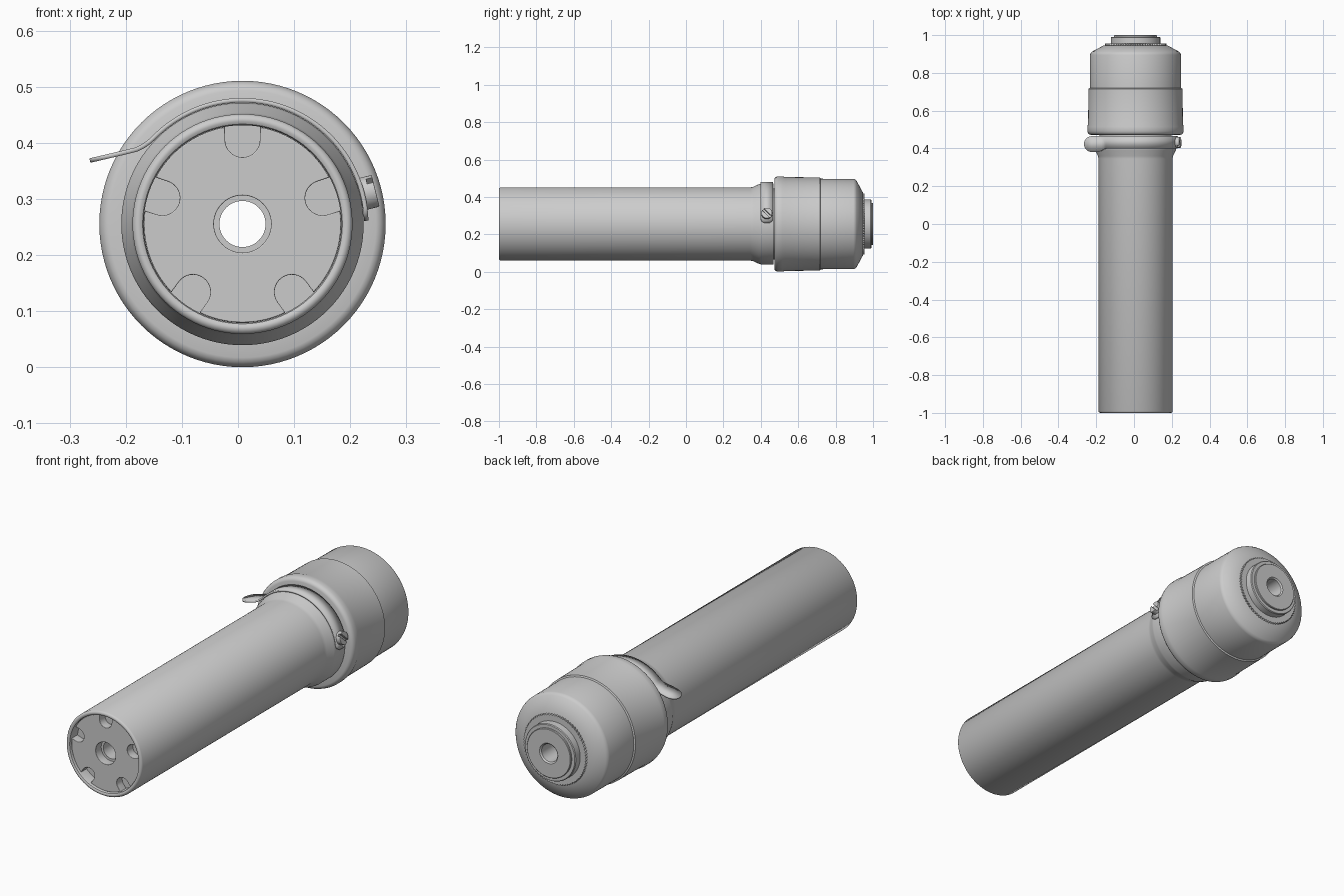
import bpy, bmesh, math
from math import sin, cos, pi, radians
from mathutils import Matrix, Vector

if "Cube" in bpy.data.objects:
    bpy.data.objects.remove(bpy.data.objects["Cube"])

CX, CZ = 0.008, 0.2555      # the long axis runs along y through this point
BORE = 0.041


def smooth(ob, angle=32):
    bpy.ops.object.select_all(action='DESELECT')
    ob.select_set(True)
    bpy.context.view_layer.objects.active = ob
    bpy.ops.object.shade_smooth_by_angle(angle=radians(angle))


def add_mesh(name, bm):
    me = bpy.data.meshes.new(name)
    bm.to_mesh(me)
    bm.free()
    ob = bpy.data.objects.new(name, me)
    bpy.context.collection.objects.link(ob)
    return ob


def lathe(name, profile, segs=96):
    """Closed (y, radius) profile spun around the long axis."""
    bm = bmesh.new()
    rings = []
    for k in range(segs):
        a = 2 * pi * k / segs
        rings.append([bm.verts.new((CX + r * cos(a), y, CZ + r * sin(a))) for y, r in profile])
    n = len(profile)
    for k in range(segs):
        p, q = rings[k], rings[(k + 1) % segs]
        for i in range(n):
            j = (i + 1) % n
            bm.faces.new((p[i], p[j], q[j], q[i]))
    bmesh.ops.recalc_face_normals(bm, faces=bm.faces)
    ob = add_mesh(name, bm)
    smooth(ob)
    return ob


def prism(name, outlines, depth, loc, rot, bevel=0.0):
    """Flat outlines (inner ones become holes) extruded along local z."""
    cu = bpy.data.curves.new(name, 'CURVE')
    cu.dimensions, cu.fill_mode = '2D', 'BOTH'
    cu.extrude, cu.bevel_depth, cu.offset = depth / 2 - bevel, bevel, -bevel
    for pts in outlines:
        sp = cu.splines.new('POLY')
        sp.points.add(len(pts) - 1)
        for p, (x, y) in zip(sp.points, pts):
            p.co = (x, y, 0, 1)
        sp.use_cyclic_u = True
    ob = bpy.data.objects.new(name, cu)
    bpy.context.collection.objects.link(ob)
    ob.location, ob.rotation_euler = loc, rot
    bpy.ops.object.select_all(action='DESELECT')
    ob.select_set(True)
    bpy.context.view_layer.objects.active = ob
    bpy.ops.object.convert(target='MESH')
    ob = bpy.context.object
    smooth(ob)
    return ob


def arc(r, a0, a1, n, cx=0.0, cy=0.0):
    return [(cx + r * cos(radians(a0 + (a1 - a0) * i / n)),
             cy + r * sin(radians(a0 + (a1 - a0) * i / n))) for i in range(n + 1)]


ALONG_Y = (pi / 2, 0, 0)

# long tube with rounded rim, recessed front and flared collar
lathe("tube", [
    (-0.945, BORE), (-0.945, 0.176), (-0.992, 0.176), (-0.997, 0.178), (-1.0, 0.183),
    (-1.0, 0.188), (-0.997, 0.193), (-0.992, 0.196), (0.345, 0.196), (0.36, 0.199),
    (0.39, 0.213), (0.402, 0.216), (0.467, 0.216), (0.467, 0.19), (0.6, 0.19), (0.6, BORE)])

# head with stepped front ring and tapered back
lathe("head", [
    (0.6, BORE), (0.6, 0.19), (0.472, 0.19), (0.472, 0.238), (0.475, 0.246), (0.482, 0.252),
    (0.492, 0.2552), (0.515, 0.2552), (0.53, 0.251), (0.716, 0.249), (0.719, 0.242),
    (0.895, 0.241), (0.904, 0.238), (0.912, 0.231), (0.946, 0.168), (0.946, BORE)])

# stepped disc at the back end
lathe("back_disc", [
    (0.94, BORE), (0.94, 0.118), (0.955, 0.118), (0.955, 0.131), (0.987, 0.131),
    (0.991, 0.128), (0.991, 0.113), (0.998, 0.113), (1.0, 0.111), (1.0, 0.047), (0.994, BORE)])

# finely toothed ring behind the head
teeth = 72
star = [((0.163 if i % 2 else 0.157) * cos(pi * i / teeth),
         (0.163 if i % 2 else 0.157) * sin(pi * i / teeth)) for i in range(2 * teeth)]
prism("toothed_ring", [star, arc(0.1, 0, 355, 71)], 0.02, (CX, 0.945, CZ), ALONG_Y)

# front plate with five round notches and a centre hole
outline = []
nr, nc, R = 0.031, 0.15, 0.1755
half = math.degrees(math.asin(nr / R))
for k in range(5):
    mid = 90 + 72 * k
    rot = Matrix.Rotation(radians(mid), 2)
    for x, y in arc(nr, 270, 90, 16, nc, 0):
        p = rot @ Vector((x, y))
        outline.append((p.x, p.y))
    outline += arc(R, mid + half, mid + 72 - half, 20)
prism("front_plate", [outline, arc(0.051, 0, 352.5, 47)], 0.042,
      (CX, -0.966, CZ), ALONG_Y, bevel=0.002)

# strap over the collar, ending in a finger lever on the left
path = []                                     # x, z, y centre, half width
for x, z in arc(0.2205, 1.5, 136, 72, CX, CZ):
    s = (z - 0.2605) if x > CX else 1         # distance from the right end
    hw = 0.033
    if s < 0.025:
        hw = 0.008 + math.sqrt(max(0.0, 0.025 ** 2 - (0.025 - max(s, 0)) ** 2))
    path.append((x, z, 0.432, hw))
path += [(-0.160, 0.4005, 0.430, 0.035), (-0.170, 0.3935, 0.427, 0.038),
         (-0.182, 0.388, 0.424, 0.041), (-0.196, 0.3845, 0.423, 0.042)]
for i in range(13):                           # rounded lever tip
    t = sin(pi / 2 * i / 12)
    x = -0.222 - 0.042 * t
    path.append((x, 0.3845 + (x + 0.196) * 0.235, 0.423, max(0.002, 0.042 * cos(pi / 2 * i / 12))))
bm = bmesh.new()
rows = [(bm.verts.new((x, y - h, z)), bm.verts.new((x, y + h, z))) for x, z, y, h in path]
for (a, b), (c, d) in zip(rows, rows[1:]):
    bm.faces.new((a, b, d, c))
strap = add_mesh("strap_lever", bm)
mod = strap.modifiers.new("thickness", 'SOLIDIFY')
mod.thickness, mod.offset = 0.008, 0
smooth(strap)

# slotted screw holding the strap
tilt = radians(14)


def on_strap(r):
    return (CX + r * cos(tilt), 0.432, CZ + r * sin(tilt))


screw_rot = (0, pi / 2 - tilt, 0)
prism("screw_base", [arc(0.029, 0, 352.5, 47)], 0.018, on_strap(0.224), screw_rot)
for side, name in ((0, "screw_half_a"), (180, "screw_half_b")):
    turn = 45 + side
    prism(name, [arc(0.029, turn + 12, turn + 168, 24)], 0.013, on_strap(0.238),
          screw_rot, bevel=0.002)
